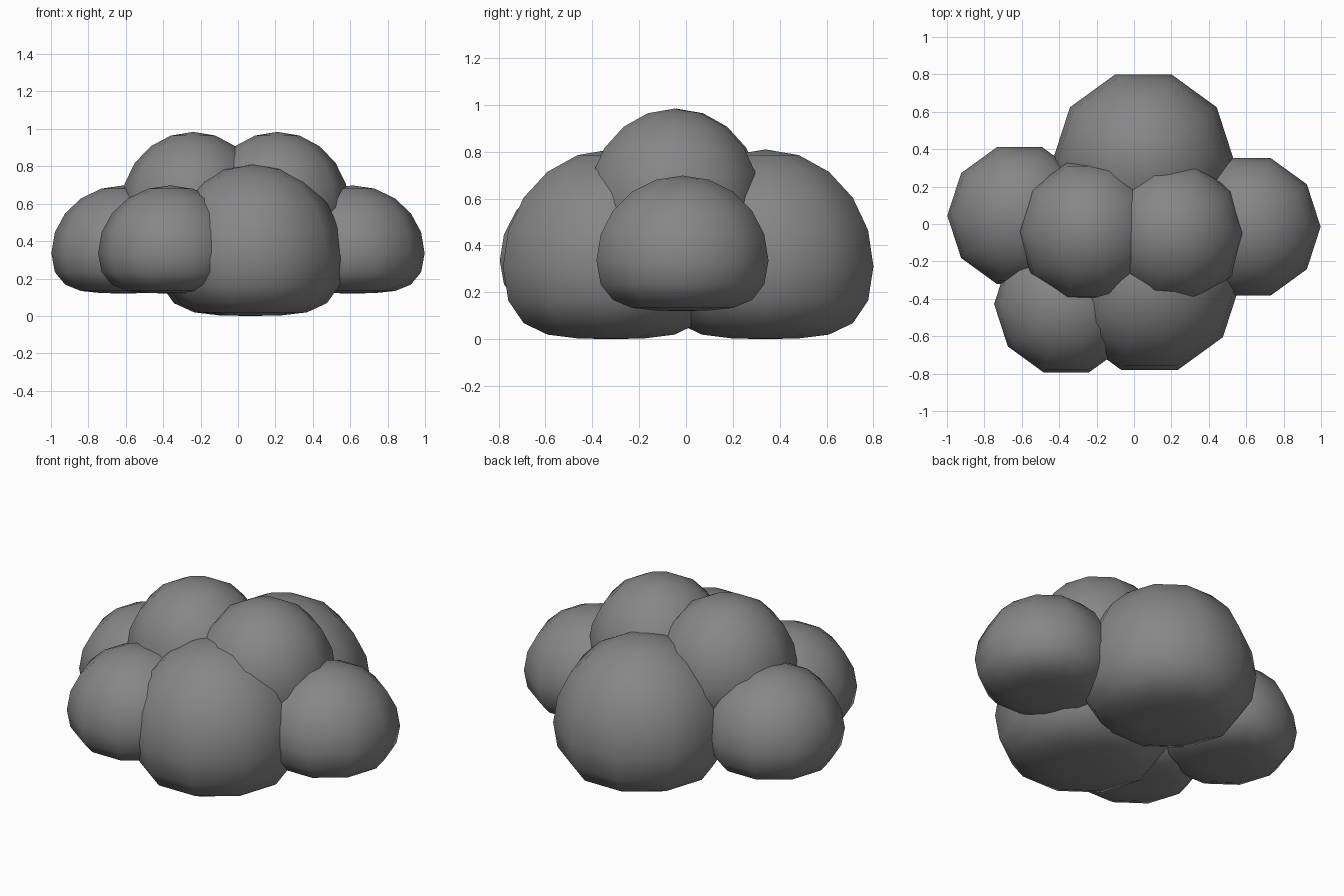
import bpy, math

if "Cube" in bpy.data.objects:
    bpy.data.objects.remove(bpy.data.objects["Cube"])

SIDES = 10
# Lower half is squashed: depth fraction of each ring below the equator
FLAT = [0.47, 0.78, 0.938, 0.99, 1.0]

grey = bpy.data.materials.new("dark_grey")
grey.diffuse_color = (0.24, 0.24, 0.24, 1)
grey.use_nodes = True
grey.node_tree.nodes["Principled BSDF"].inputs["Base Color"].default_value = grey.diffuse_color


def puff(name, x, y, z, radius, up, down):
    """Low-poly ball with a domed top and a flattened underside."""
    bpy.ops.mesh.primitive_uv_sphere_add(segments=SIDES, ring_count=10, radius=1)
    ob = bpy.context.object
    ob.name = name
    for v in ob.data.vertices:
        ring = round(math.degrees(math.asin(max(-1, min(1, v.co.z)))) / 18)
        h = up * v.co.z if ring >= 0 else -down * FLAT[-ring - 1]
        # quarter turn so a corner points along x
        v.co = (-radius * v.co.y, radius * v.co.x, h)
    # make sure a corner (not a flat) lies on the x axis
    if max(v.co.x for v in ob.data.vertices) < radius * 0.99 and \
            min(v.co.x for v in ob.data.vertices) > -radius * 0.99:
        ob.rotation_euler.z = math.pi / 2
    ob.location = (x, y, z)
    ob.data.materials.append(grey)
    bpy.ops.object.shade_smooth()


# Two big base puffs
for name, x, y in [("back_big_puff", 0.05, 0.339), ("front_big_puff", 0.083, -0.32)]:
    puff(name, x, y, 0.31, 0.485, 0.5, 0.31)

# Three small side puffs, slightly raised
for name, x, y in [("right_puff", 0.612, -0.015), ("left_puff", -0.612, 0.045),
                   ("front_left_puff", -0.362, -0.428)]:
    puff(name, x, y, 0.335, 0.386, 0.363, 0.215)

# Two puffs on top
for name, x, y in [("top_left_puff", -0.24, -0.04), ("top_right_puff", 0.21, -0.05)]:
    puff(name, x, y, 0.58, 0.386, 0.404, 0.24)
